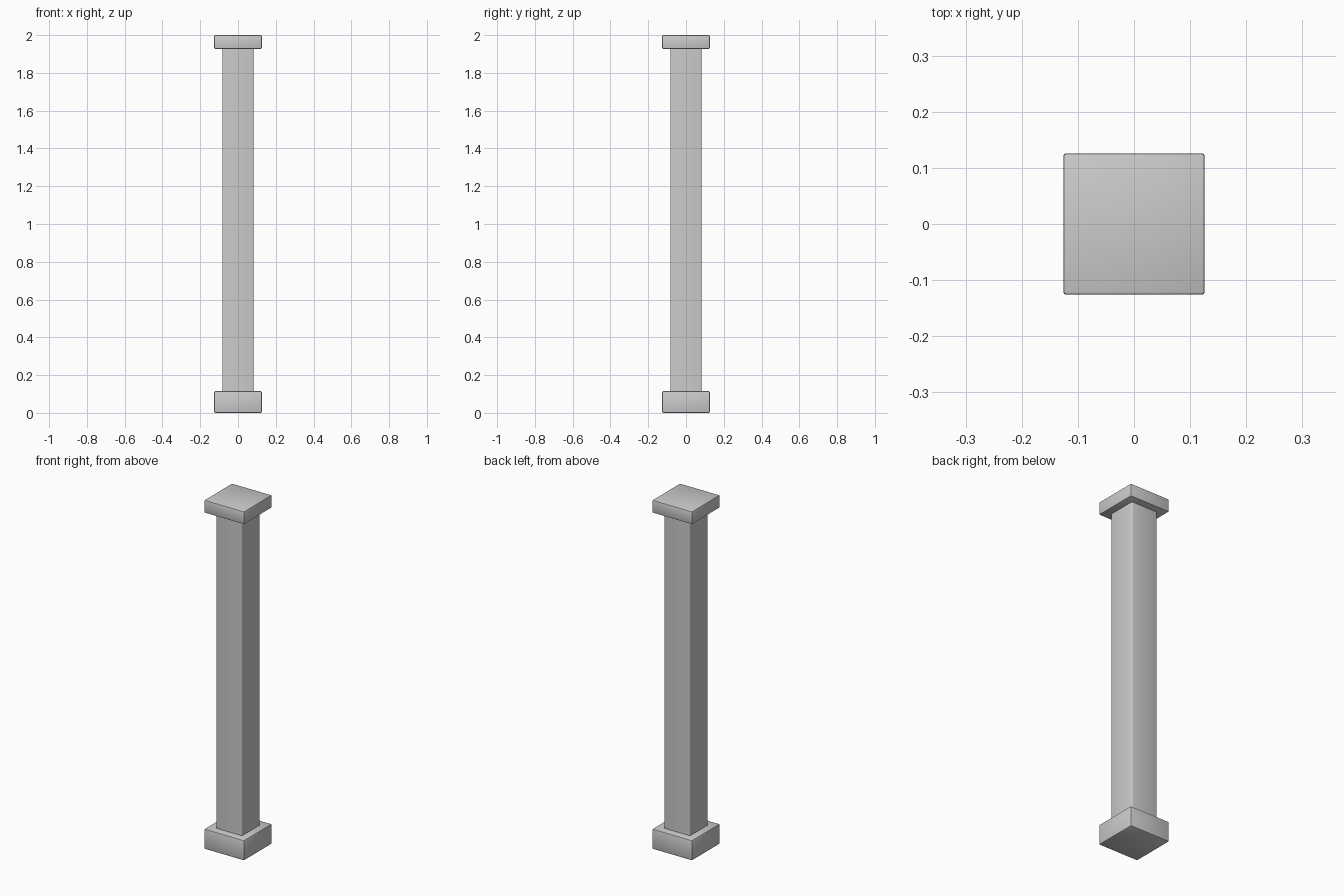
import bpy, bmesh

if "Cube" in bpy.data.objects:
    bpy.data.objects.remove(bpy.data.objects["Cube"])


def block(name, half, z0, z1, bevel, segments=2, upright_only=False):
    """Square block between two heights with softened edges."""
    bm = bmesh.new()
    bmesh.ops.create_cube(bm, size=1)
    for v in bm.verts:
        v.co.x *= 2 * half
        v.co.y *= 2 * half
        v.co.z = z1 if v.co.z > 0 else z0
    edges = [e for e in bm.edges
             if not upright_only or abs(e.verts[0].co.z - e.verts[1].co.z) > 0.01]
    bmesh.ops.bevel(bm, geom=edges, offset=bevel, segments=segments,
                    profile=0.5, affect='EDGES')
    mesh = bpy.data.meshes.new(name)
    bm.to_mesh(mesh)
    bm.free()
    obj = bpy.data.objects.new(name, mesh)
    bpy.context.collection.objects.link(obj)
    bpy.context.view_layer.objects.active = obj
    bpy.ops.object.select_all(action='DESELECT')
    obj.select_set(True)
    bpy.ops.object.shade_smooth_by_angle()
    return obj


# Base plinth
block("base", 0.126, 0.0, 0.115, 0.005)
# Square shaft with rounded upright corners
block("shaft", 0.083, 0.113, 1.93, 0.009, segments=3, upright_only=True)
# Cap slab
block("cap", 0.126, 1.927, 2.0, 0.005)
